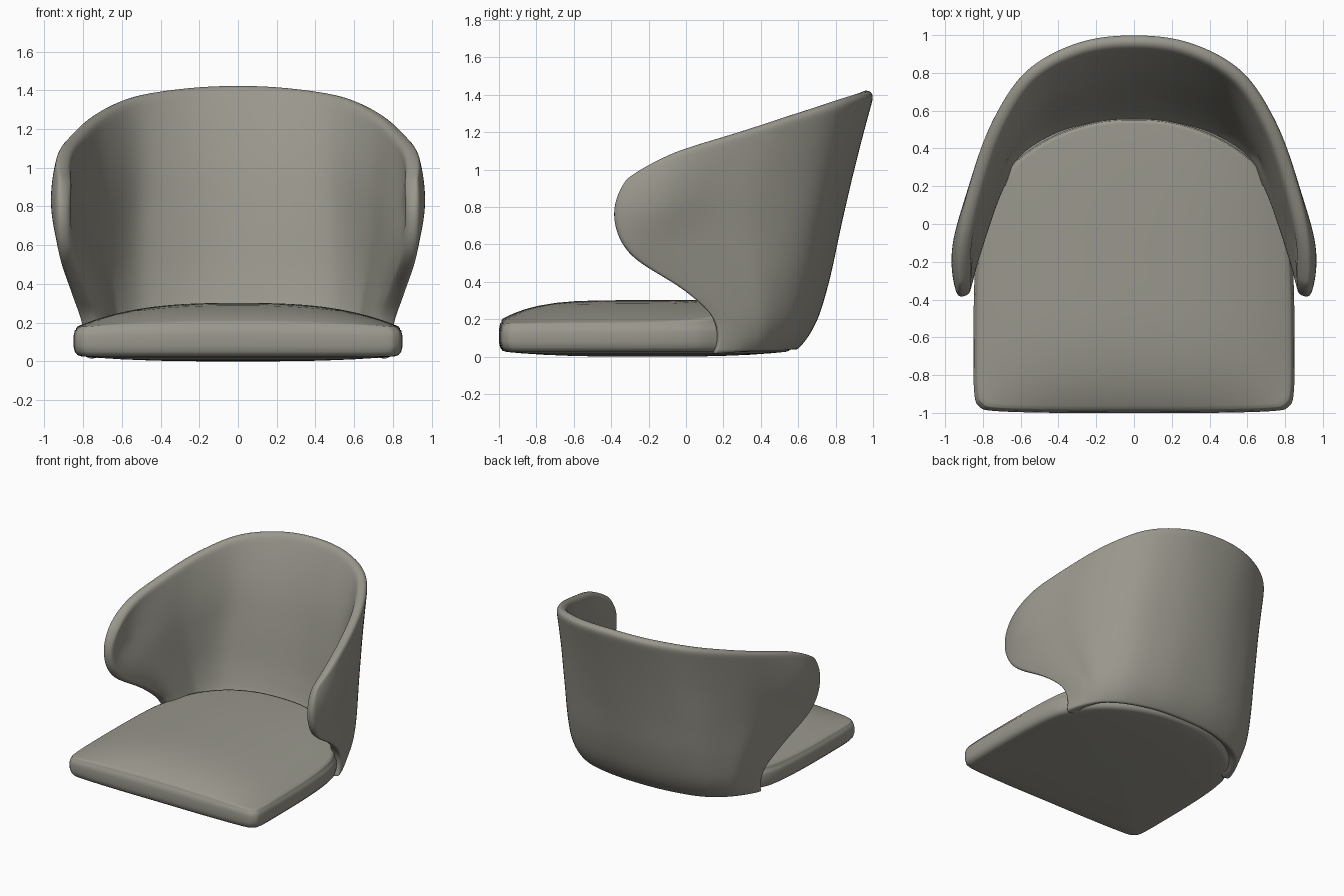
import bpy, bmesh
from mathutils import Vector

if "Cube" in bpy.data.objects:
    bpy.data.objects.remove(bpy.data.objects["Cube"])

fabric = bpy.data.materials.new("warm_grey_fabric")
fabric.diffuse_color = (0.32, 0.31, 0.265, 1)
fabric.use_nodes = True
fabric.node_tree.nodes["Principled BSDF"].inputs["Base Color"].default_value = fabric.diffuse_color


def spline(pts, n, closed=False):
    """Smooth curve through the points, n samples per span."""
    pts = [Vector(p) for p in pts]
    m = len(pts)
    if closed:
        get = lambda i: pts[i % m]
    else:
        ext = ([3 * pts[0] - 3 * pts[1] + pts[2]] + pts
               + [3 * pts[-1] - 3 * pts[-2] + pts[-3]])
        get = lambda i: ext[i + 1]
    out = []
    for i in range(m if closed else m - 1):
        a, b, c, d = get(i - 1), get(i), get(i + 1), get(i + 2)
        for k in range(n):
            t = k / n
            out.append(0.5 * (2 * b + (c - a) * t + (2 * a - 5 * b + 4 * c - d) * t * t
                              + (3 * b - a - 3 * c + d) * t ** 3))
    if not closed:
        out.append(pts[-1])
    return out


def make_object(name, bm):
    me = bpy.data.meshes.new(name)
    bm.to_mesh(me)
    bm.free()
    for p in me.polygons:
        p.use_smooth = True
    me.materials.append(fabric)
    ob = bpy.data.objects.new(name, me)
    bpy.context.collection.objects.link(ob)
    return ob


# Back shell: outer surface net, each row runs from back centre to front edge
rows = [
    [(0, .58, .025), (.25, .565, .025), (.48, .505, .02), (.635, .41, .02), (.715, .31, .015), (.76, .23, .01), (.79, .155, .01)],
    [(0, .69, .17), (.27, .67, .17), (.54, .59, .17), (.70, .455, .17), (.76, .34, .17), (.79, .24, .175), (.805, .15, .19)],
    [(0, .765, .40), (.29, .74, .40), (.57, .64, .40), (.75, .44, .39), (.81, .26, .385), (.845, .12, .37), (.86, -.01, .35)],
    [(0, .835, .72), (.30, .80, .72), (.59, .68, .71), (.78, .41, .68), (.87, .13, .645), (.92, -.10, .60), (.92, -.30, .54)],
    [(0, .915, 1.06), (.30, .875, 1.05), (.58, .74, 1.025), (.775, .46, .97), (.885, .16, .905), (.965, -.14, .835), (.93, -.395, .75)],
    [(0, 1.01, 1.415), (.30, .97, 1.40), (.57, .82, 1.36), (.745, .56, 1.285), (.86, .24, 1.188), (.927, -.08, 1.092), (.92, -.325, .955)],
]
full = [[(-x, y, z) for x, y, z in reversed(r[1:])] + r for r in rows]
across = [spline(r, 5) for r in full]
columns = [spline(col, 5) for col in zip(*across)]
bm = bmesh.new()
grid = [[bm.verts.new(p) for p in col] for col in columns]
for a, b in zip(grid, grid[1:]):
    for j in range(len(a) - 1):
        bm.faces.new((a[j], a[j + 1], b[j + 1], b[j]))
shell = make_object("back_shell", bm)

# Padding is thin at the rim and swells inwards
group = shell.vertex_groups.new(name="padding")
nu, nv = len(columns), len(columns[0])
for i in range(nu):
    for j in range(nv):
        d = min(i, nu - 1 - i, nv - 1 - j) / 8
        group.add([i * nv + j], .55 + .45 * (1 - (1 - min(d, 1)) ** 2), 'REPLACE')
sol = shell.modifiers.new("padding", 'SOLIDIFY')
sol.thickness = 0.128
sol.offset = -1
sol.vertex_group = "padding"
sub = shell.modifiers.new("soft", 'SUBSURF')
sub.levels = sub.render_levels = 2

# Seat cushion: plan outline swept through rings with a crowned top
half = [(0, -1), (.4, -1), (.74, -.99), (.82, -.965), (.845, -.9), (.85, -.7), (.845, -.3),
        (.82, 0), (.77, .15), (.65, .33), (.45, .47), (.22, .55), (0, .57)]
outline = half + [(-x, y) for x, y in reversed(half[1:-1])]
outline = spline([(x, y, 0) for x, y in outline], 5, closed=True)
centre = Vector((0, -.2, 0))


def crown(x, y):
    v = abs(y + .2) / (.8 if y < -.2 else 1.3)
    return .11 * max(0, 1 - abs(x / .85) ** 3) * max(0, 1 - v ** 4.3)


rings = [(r, .03 * r ** 3, 0, 0) for r in (.1, .3, .5, .7, .85, .95)]               # underside
rings += [(.975, .032, 0, 0), (.992, .05, 0, 0), (1, .08, 0, 0), (1, .13, .5, 0),   # side band
          (.992, .158, 1, 0), (.984, .164, 1, 0), (.983, .169, 1, .5)]              # seam
rings += [(r, .172, 1, 1) for r in (.975, .95, .92, .88, .82, .74, .62, .5, .36, .22, .1)]  # crown
bm = bmesh.new()
loops = []
for r, z, bump, dome in rings:
    loop = []
    for p in outline:
        q = centre + (p - centre) * r
        q.z = z + bump * .02 * (1 - (q.x / .85) ** 2) + dome * crown(q.x, q.y)
        loop.append(bm.verts.new(q))
    loops.append(loop)
n = len(outline)
for a, b in zip(loops, loops[1:]):
    for i in range(n):
        bm.faces.new((a[i], a[(i + 1) % n], b[(i + 1) % n], b[i]))
for loop, z in ((loops[0], 0), (loops[-1], .302)):
    c = bm.verts.new((0, -.2, z))
    for i in range(n):
        bm.faces.new((loop[i], loop[(i + 1) % n], c))
bmesh.ops.recalc_face_normals(bm, faces=bm.faces)
seat = make_object("seat_cushion", bm)
